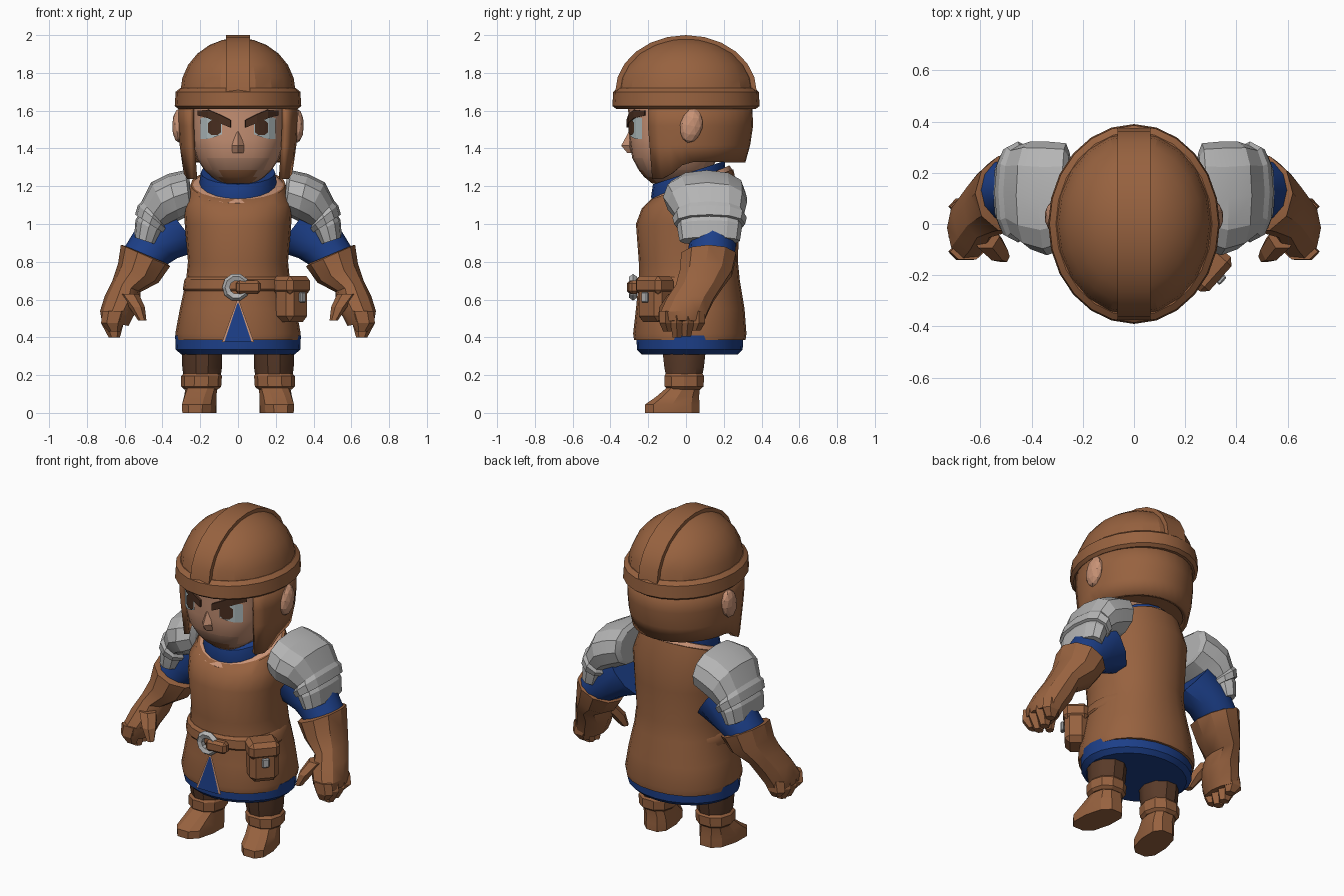
import bpy, bmesh
from math import sin, cos, pi, radians
from mathutils import Vector, Matrix

if "Cube" in bpy.data.objects:
    bpy.data.objects.remove(bpy.data.objects["Cube"])


def material(name, r, g, b):
    m = bpy.data.materials.new(name)
    m.use_nodes = True
    m.diffuse_color = (r, g, b, 1)
    node = next(n for n in m.node_tree.nodes if n.type == 'BSDF_PRINCIPLED')
    node.inputs["Base Color"].default_value = (r, g, b, 1)
    node.inputs["Roughness"].default_value = 0.8
    return m


LEATHER = material("brown leather", .31, .122, .05)
TROUSER = material("dark brown cloth", .10, .043, .022)
BLUE = material("blue cloth", .012, .05, .25)
STEEL = material("grey steel", .46, .46, .46)
SKIN = material("skin", .58, .29, .18)
STUBBLE = material("stubble skin", .45, .235, .15)
EYE = material("eye grey", .42, .49, .50)
HAIR = material("dark hair", .065, .027, .014)


def finish(name, bm, mat, angle):
    bmesh.ops.recalc_face_normals(bm, faces=bm.faces)
    mesh = bpy.data.meshes.new(name)
    bm.to_mesh(mesh)
    bm.free()
    mesh.materials.append(mat)
    ob = bpy.data.objects.new(name, mesh)
    bpy.context.collection.objects.link(ob)
    bpy.ops.object.select_all(action='DESELECT')
    ob.select_set(True)
    bpy.context.view_layer.objects.active = ob
    if angle:
        bpy.ops.object.shade_smooth_by_angle(angle=radians(angle))
    return ob


def skin_rows(name, rows, mat, closed=True, angle=35):
    """Quads between successive rows of points; closed rows are capped."""
    bm = bmesh.new()
    vs = [[bm.verts.new(p) for p in row] for row in rows]
    n = len(vs[0])
    for a, b in zip(vs, vs[1:]):
        for i in range(n if closed else n - 1):
            j = (i + 1) % n
            bm.faces.new((a[i], a[j], b[j], b[i]))
    if closed:
        bm.faces.new(vs[0])
        bm.faces.new(vs[-1])
    return finish(name, bm, mat, angle)


def loft(name, rings, mat, sides=16, s=1, power=1, phase=0, angle=35):
    """Rings are (centre, u axis, v axis); s = -1 mirrors across x."""
    def shape(t):
        return abs(t) ** power * (1 if t > 0 else -1)
    rows = []
    for c, u, v in rings:
        row = []
        for i in range(sides):
            a = 2 * pi * i / sides + phase
            p = Vector(c) + Vector(u) * shape(cos(a)) + Vector(v) * shape(sin(a))
            row.append((p.x * s, p.y, p.z))
        rows.append(row)
    return skin_rows(name, rows, mat, angle=angle)


def oval(z, rx, front, back, tilt=0):
    return (0, (front + back) / 2, z), (rx, 0, 0), (0, (back - front) / 2, tilt)


def disc(x, y, z, rx, ry, toe=0):
    return (x, y, z), (rx, 0, 0), (-toe, ry, 0)


def limb(ox, oz, ix, iz, y, ry):
    """Limb section from its outer to its inner edge."""
    return ((ox + ix) / 2, y, (oz + iz) / 2), ((ox - ix) / 2, 0, (oz - iz) / 2), (0, ry, 0)


def box(name, loc, size, turn, mat, bevel=.015):
    bm = bmesh.new()
    bmesh.ops.create_cube(bm, size=1, matrix=Matrix.Translation(loc)
                          @ Matrix.Rotation(turn, 4, 'Z') @ Matrix.Diagonal((*size, 1)))
    bmesh.ops.bevel(bm, geom=bm.edges[:], offset=bevel, segments=1, affect='EDGES')
    return finish(name, bm, mat, 0)


def face_plate(name, columns, lift, mat, s):
    """Thin strip following the curve of the face; columns are (x, low z, high z)."""
    def pt(x, z):
        return (s * x, -.036 - .265 * (1 - (x / .25) ** 2.5) ** .4 - lift, z)
    return skin_rows(name, [[pt(x, lo), pt(x, hi)] for x, lo, hi in columns], mat, closed=False, angle=0)


# Helmet: dome, brim, centre ridge
arc = [radians(d) for d in (0, 15, 30, 45, 60, 74, 86)]
loft("helmet_dome", [disc(0, 0, 1.70 + .285 * sin(t), .305 * cos(t), .36 * cos(t)) for t in arc],
     LEATHER, 20, angle=18)
loft("helmet_brim", [oval(1.61, .318, -.37, .37), oval(1.625, .335, -.39, .39),
                     oval(1.70, .33, -.385, .385), oval(1.72, .305, -.36, .36)], LEATHER, 24)
ridge = []
for k in range(13):
    t = pi * k / 12
    ridge.append(((0, .36 * cos(t), 1.70 + .285 * sin(t)), (.09, 0, 0), (0, .021 * cos(t), .021 * sin(t))))
loft("helmet_ridge", ridge, LEATHER, 4, phase=pi / 4, angle=25)

# Helmet neck guard with cheek flaps, open at the face
rows = [[], [], [], []]
for k in range(25):
    a = radians(-35 + 250 * k / 24)
    low = 1.33 - .09 * min(1, max(0, -sin(a) / .35))
    for row, z, rx, ry in zip(rows, (1.66, 1.52, 1.42, low), (.30, .30, .295, .28), (.335, .34, .325, .30)):
        row.append((rx * cos(a), ry * sin(a), z))
guard = skin_rows("neck_guard", rows, LEATHER, closed=False)
thick = guard.modifiers.new("thickness", 'SOLIDIFY')
thick.thickness, thick.offset = .03, 0
loft("guard_lining", [oval(1.345, .255, -.08, .285), oval(1.6, .27, -.08, .31)], LEATHER)

# Head, with stubble around the mouth and a small beard on the chin
head = loft("head", [oval(1.215, .09, -.18, .05), oval(1.25, .14, -.222, .10), oval(1.285, .178, -.25, .13),
                     oval(1.35, .22, -.285, .17), oval(1.45, .25, -.30, .2), oval(1.55, .25, -.302, .22),
                     oval(1.64, .255, -.31, .22)], SKIN, 24, power=.8, angle=40)
head.data.materials.append(STUBBLE)
head.data.materials.append(LEATHER)
for p in head.data.polygons:
    if p.center.z < 1.4 and abs(p.center.x) < .16:
        p.material_index = 1
    if p.center.z < 1.29 and abs(p.center.x) < .085 and p.center.y < -.15:
        p.material_index = 2
loft("nose", [((0, -.294, 1.49), (.01, 0, 0), (0, .008, 0)), ((0, -.30, 1.415), (.032, 0, 0), (0, .043, 0)),
              ((0, -.29, 1.375), (.03, 0, 0), (0, .02, 0))], SKIN, 4, angle=0)

# Torso: tunic, skirt, belt, collar
loft("tunic", [oval(.385, .325, -.275, .315), oval(.42, .332, -.28, .32), oval(.55, .308, -.265, .31),
               oval(.70, .275, -.25, .285), oval(.80, .265, -.25, .275), oval(1.0, .282, -.265, .28),
               oval(1.12, .288, -.235, .28, .04), oval(1.21, .25, -.185, .25, .08)], LEATHER, 24, power=.92)
loft("skirt", [oval(.31, .30, -.235, .275), oval(.335, .33, -.26, .30), oval(.41, .333, -.262, .303)], BLUE, 24)
loft("belt", [oval(.645, .286, -.265, .27), oval(.655, .292, -.272, .27),
              oval(.705, .284, -.268, .27), oval(.72, .27, -.252, .265)], LEATHER, 24, power=.92)
loft("neckline_trim", [oval(1.15, .255, -.208, .25, .085), oval(1.195, .256, -.206, .25, .085),
                       oval(1.225, .215, -.175, .23, .085)], SKIN, 20)
loft("collar", [oval(1.17, .20, -.172, .2, .07), oval(1.21, .205, -.185, .21, .065),
                oval(1.272, .197, -.175, .205, .062)], BLUE, 20)

# Front slit in the tunic: trim edge and blue cloth beneath
for name, half, top, lift, mat in (("slit_trim", .085, .60, 0, SKIN), ("slit_cloth", .072, .58, .004, BLUE)):
    skin_rows(name, [[(-half, -.287 - lift, .375), (half, -.287 - lift, .375)],
                     [(-.004, -.27 - lift, top), (.004, -.27 - lift, top)]], mat, closed=False, angle=0)

# Buckle, belt tail and pouch
bpy.ops.mesh.primitive_torus_add(major_radius=.052, minor_radius=.022, major_segments=10, minor_segments=5,
                                 location=(-.01, -.28, .665), rotation=(pi / 2, 0, 0))
bpy.context.object.name = "buckle"
bpy.context.object.data.materials.append(STEEL)
box("belt_tail", (.055, -.28, .665), (.13, .055, .07), .1, LEATHER)
turn = radians(48)
out = Vector((sin(turn), -cos(turn), 0))
base = Vector((.283, -.165, 0))
box("pouch", base + Vector((0, 0, .58)), (.165, .13, .195), turn, LEATHER, .03)
box("pouch_flap", base + Vector((0, 0, .675)), (.18, .145, .10), turn, LEATHER, .025)
box("pouch_clasp", base + out * .078 + Vector((0, 0, .612)), (.042, .02, .055), turn, STEEL, .006)

for s, side in ((1, "left"), (-1, "right")):
    # Eyes, brows and ears
    face_plate(side + "_eye", [(.085, 1.475, 1.54), (.125, 1.46, 1.56), (.165, 1.45, 1.57), (.198, 1.45, 1.56)],
               .007, EYE, s)
    face_plate(side + "_iris", [(.09, 1.485, 1.535), (.11, 1.47, 1.55), (.14, 1.47, 1.55), (.158, 1.485, 1.535)],
               .012, HAIR, s)
    brow = face_plate(side + "_brow", [(.04, 1.51, 1.55), (.10, 1.535, 1.58), (.16, 1.56, 1.605),
                                       (.215, 1.575, 1.60)], .016, HAIR, s)
    brow.modifiers.new("thickness", 'SOLIDIFY').thickness = .015
    bm = bmesh.new()
    bmesh.ops.create_icosphere(bm, subdivisions=2, radius=1, matrix=Matrix.Translation((s * .312, .028, 1.52))
                               @ Matrix.Rotation(radians(-12), 4, 'X') @ Matrix.Diagonal((.037, .06, .092, 1)))
    finish(side + "_ear", bm, SKIN, 0)

    # Legs and boots
    loft(side + "_trouser_leg", [disc(.19, -.01, .17, .095, .095), disc(.19, -.01, .24, .105, .11),
                                 disc(.19, -.01, .37, .108, .125)], TROUSER, 10, s)
    loft(side + "_boot_cuff", [disc(.195, -.01, .125, .09, .09), disc(.195, -.01, .14, .106, .108),
                               disc(.193, -.01, .195, .108, .11), disc(.19, -.01, .212, .095, .098)],
         LEATHER, 10, s, power=.9, angle=20)
    loft(side + "_boot", [disc(.205, -.072, 0, .088, .15, .022), disc(.205, -.072, .045, .09, .15, .022),
                          disc(.20, -.045, .085, .086, .118, .015), disc(.193, -.01, .14, .083, .088)],
         LEATHER, 10, s, power=.75, angle=20)

    # Sleeve and two-tier shoulder plate, tapering towards the elbow
    loft(side + "_sleeve", [limb(.42, 1.15, .20, .86, .13, .12), limb(.55, .96, .32, .82, .14, .125),
                            limb(.605, .87, .40, .77, .13, .125)], BLUE, 12, s)
    loft(side + "_shoulder_plate", [limb(.258, 1.265, .245, 1.06, .11, .17), limb(.28, 1.285, .25, 1.05, .11, .205),
                                    limb(.37, 1.265, .31, 1.02, .10, .222), limb(.46, 1.22, .35, 1.0, .112, .21),
                                    limb(.51, 1.12, .385, .985, .125, .183), limb(.53, 1.10, .375, .97, .125, .197),
                                    limb(.545, 1.05, .39, .95, .125, .188)], STEEL, 12, s, power=.85, angle=15)
    loft(side + "_lower_plate", [limb(.51, 1.08, .38, .98, .125, .165), limb(.543, 1.02, .40, .95, .125, .172),
                                 limb(.55, .93, .43, .89, .125, .16)], STEEL, 12, s, power=.85, angle=15)

    # Gauntlet, close-set fingers and thumb
    loft(side + "_gauntlet", [limb(.60, .885, .375, .79, .12, .135), limb(.62, .89, .36, .775, .12, .152),
                              limb(.635, .79, .42, .69, .105, .145), limb(.665, .70, .515, .64, .07, .13),
                              limb(.705, .62, .52, .57, .02, .13), limb(.73, .54, .56, .50, -.015, .13),
                              limb(.722, .49, .58, .46, -.02, .118)], LEATHER, 10, s, angle=30)
    for k, (y, tip) in enumerate(((-.108, .43), (-.05, .40), (.01, .405), (.068, .435))):
        loft(f"{side}_finger_{k + 1}", [disc(.65, y, .54, .068, .036), disc(.665, y, .475, .06, .037),
                                        disc(.655, y * .85 - .005, tip, .03, .027)], LEATHER, 6, s, angle=20)
    loft(side + "_thumb", [disc(.58, -.05, .63, .055, .05), disc(.535, -.10, .56, .042, .048),
                           disc(.507, -.128, .49, .022, .024)], LEATHER, 6, s, angle=20)
